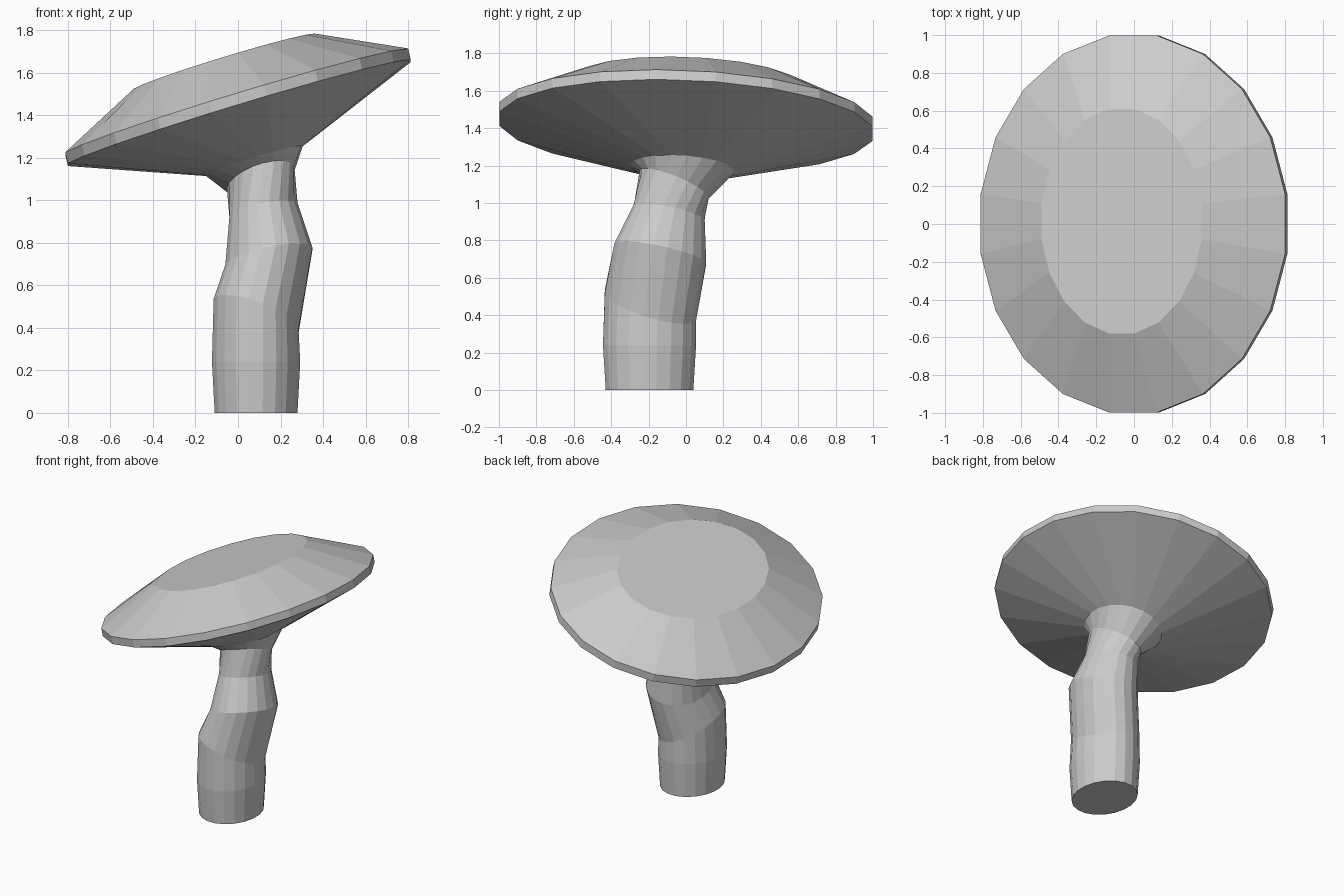
import bpy, bmesh
from math import sin, cos, radians, tau

if "Cube" in bpy.data.objects:
    bpy.data.objects.remove(bpy.data.objects["Cube"])

SIDES = 20


def ring(bm, cx, cy, cz, rx, ry, slope_x, slope_y, twist):
    """Elliptical ring of vertices lying on a tilted plane."""
    verts = []
    for i in range(SIDES):
        a = tau * (i + 0.5) / SIDES + radians(twist)
        dx, dy = rx * cos(a), ry * sin(a)
        verts.append(bm.verts.new((cx + dx, cy + dy, cz + slope_x * dx + slope_y * dy)))
    return verts


def loft(name, sections, close_bottom=False, close_top=False):
    """Skin a stack of rings, bottom to top, with flat faces."""
    bm = bmesh.new()
    rings = [ring(bm, *s) for s in sections]
    for low, high in zip(rings, rings[1:]):
        for i in range(SIDES):
            j = (i + 1) % SIDES
            bm.faces.new((low[i], low[j], high[j], high[i]))
    if close_bottom:
        bm.faces.new(rings[0][::-1])
    if close_top:
        bm.faces.new(rings[-1])
    mesh = bpy.data.meshes.new(name)
    bm.to_mesh(mesh)
    bm.free()
    obj = bpy.data.objects.new(name, mesh)
    bpy.context.collection.objects.link(obj)
    return obj


# Ring where the stem flares into the cap, shared by both parts
# centre x, y, z, radius x, y, slope along x, y, twist
neck = (0.075, -0.02, 1.185, 0.23, 0.28, 0.304, -0.06, 14)

# Crooked stem
loft("stem", [
    (0.085, -0.195, 0.00, 0.197, 0.237, 0, 0, 0),
    (0.085, -0.195, 0.24, 0.21, 0.252, 0, 0, 0),
    (0.085, -0.19, 0.455, 0.202, 0.247, -0.35, -0.29, 0),
    (0.145, -0.137, 0.73, 0.207, 0.248, 0.20, -0.21, 0),
    (0.12, -0.09, 0.95, 0.162, 0.192, 0.19, -0.20, 0),
    (0.107, -0.063, 1.10, 0.160, 0.185, 0.30, -0.39, 14),
    neck,
], close_bottom=True)

# Tilted cap: underside, thin rim, sloping top, flat crown
loft("cap", [
    neck,
    (0.006, 0.0, 1.411, 0.816, 1.01, 0.303, -0.04, 0),
    (-0.006, 0.0, 1.463, 0.816, 1.01, 0.303, -0.04, 0),
    (-0.065, 0.015, 1.65, 0.43, 0.602, 0.305, -0.04, 0),
], close_top=True)
